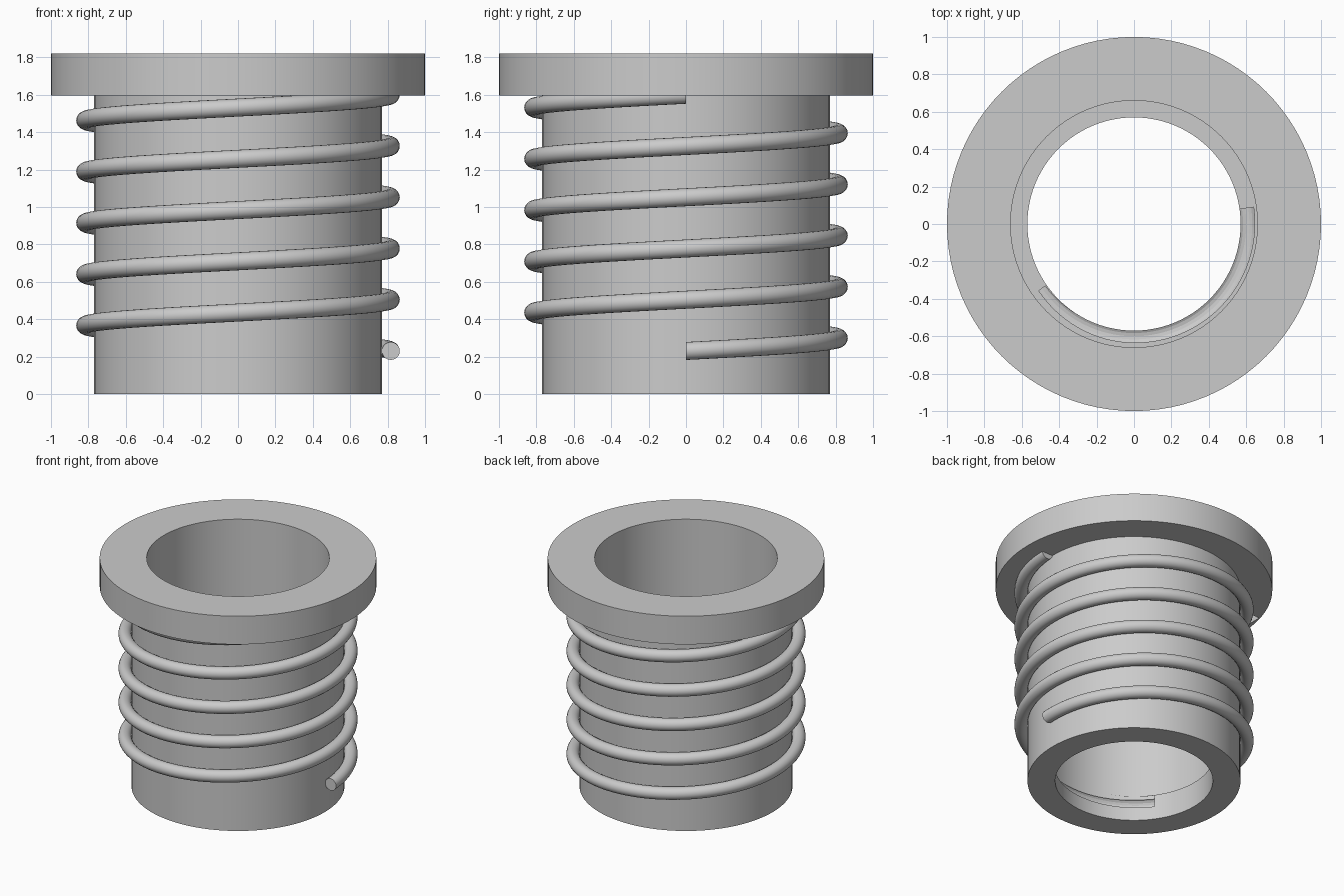
import bpy, bmesh, math
from mathutils import Vector, Matrix

cube = bpy.data.objects.get("Cube")
if cube:
    bpy.data.objects.remove(cube, do_unlink=True)

grey = bpy.data.materials.new("plain grey")
grey.use_nodes = True
grey.diffuse_color = (0.6, 0.6, 0.6, 1)
grey.node_tree.nodes["Principled BSDF"].inputs["Base Color"].default_value = (0.6, 0.6, 0.6, 1)


def make_object(name, bm):
    bmesh.ops.recalc_face_normals(bm, faces=bm.faces)
    mesh = bpy.data.meshes.new(name)
    bm.to_mesh(mesh)
    bm.free()
    mesh.materials.append(grey)
    obj = bpy.data.objects.new(name, mesh)
    bpy.context.collection.objects.link(obj)
    return obj


def smooth(obj):
    bpy.ops.object.select_all(action="DESELECT")
    obj.select_set(True)
    bpy.context.view_layer.objects.active = obj
    bpy.ops.object.shade_smooth_by_angle(angle=math.radians(35))


def lathe(name, profile, segments=96):
    """Revolve a closed (radius, height) profile about z."""
    bm = bmesh.new()
    verts = [bm.verts.new((r, 0, z)) for r, z in profile]
    edges = [bm.edges.new((a, b)) for a, b in zip(verts, verts[1:] + verts[:1])]
    bmesh.ops.spin(bm, geom=verts + edges, axis=(0, 0, 1), cent=(0, 0, 0),
                   angle=math.tau, steps=segments, use_merge=True)
    bmesh.ops.remove_doubles(bm, verts=bm.verts, dist=0.0001)
    return make_object(name, bm)


def helix_rod(name, radius, thick, start, turn, z0, z1, steps, sides=20):
    """Sweep a round section along a rising helix, with capped ends."""
    bm = bmesh.new()
    rings = []
    for i in range(steps + 1):
        t = i / steps
        a = start + turn * t
        out = Vector((math.cos(a), math.sin(a), 0))
        centre = out * radius + Vector((0, 0, z0 + (z1 - z0) * t))
        rings.append([bm.verts.new(centre + thick * (
            out * math.cos(math.tau * k / sides)
            + Vector((0, 0, math.sin(math.tau * k / sides)))))
            for k in range(sides)])
    for a, b in zip(rings, rings[1:]):
        for k in range(sides):
            n = (k + 1) % sides
            bm.faces.new((a[k], a[n], b[n], b[k]))
    bm.faces.new(rings[0])
    bm.faces.new(rings[-1])
    return make_object(name, bm)


def cut(body, cutter):
    mod = body.modifiers.new(cutter.name, "BOOLEAN")
    mod.operation = "DIFFERENCE"
    mod.solver = "EXACT"
    mod.object = cutter
    cutter.hide_render = True
    cutter.hide_viewport = True
    cutter.display_type = "WIRE"


# Flanged sleeve with an inner ledge at the foot of the bore
sleeve = lathe("flanged_sleeve", [
    (0.57, 0), (0.77, 0), (0.77, 1.595), (1, 1.595),
    (1, 1.82), (0.66, 1.82), (0.66, 0.2), (0.57, 0.2)])
smooth(sleeve)

# Round groove worn into the ledge
cut(sleeve, helix_rod("ledge_groove_cutter", 0.6, 0.055, math.radians(-145),
                      math.radians(153), 0.15, 0.17, 48))

# Two blind pockets under the flange
for i, y in enumerate((0.19, -0.07)):
    bm = bmesh.new()
    bmesh.ops.create_cube(bm, size=1, matrix=Matrix.Translation((-0.92, y, 1.63))
                          @ Matrix.Diagonal((0.07, 0.16, 0.2, 1)))
    cut(sleeve, make_object(f"pocket_cutter_{i + 1}", bm))

# Five-turn spring wrapped round the sleeve
spring = helix_rod("coil_spring", 0.817, 0.048, 0, 5 * math.tau, 0.23, 1.6, 480)
smooth(spring)
